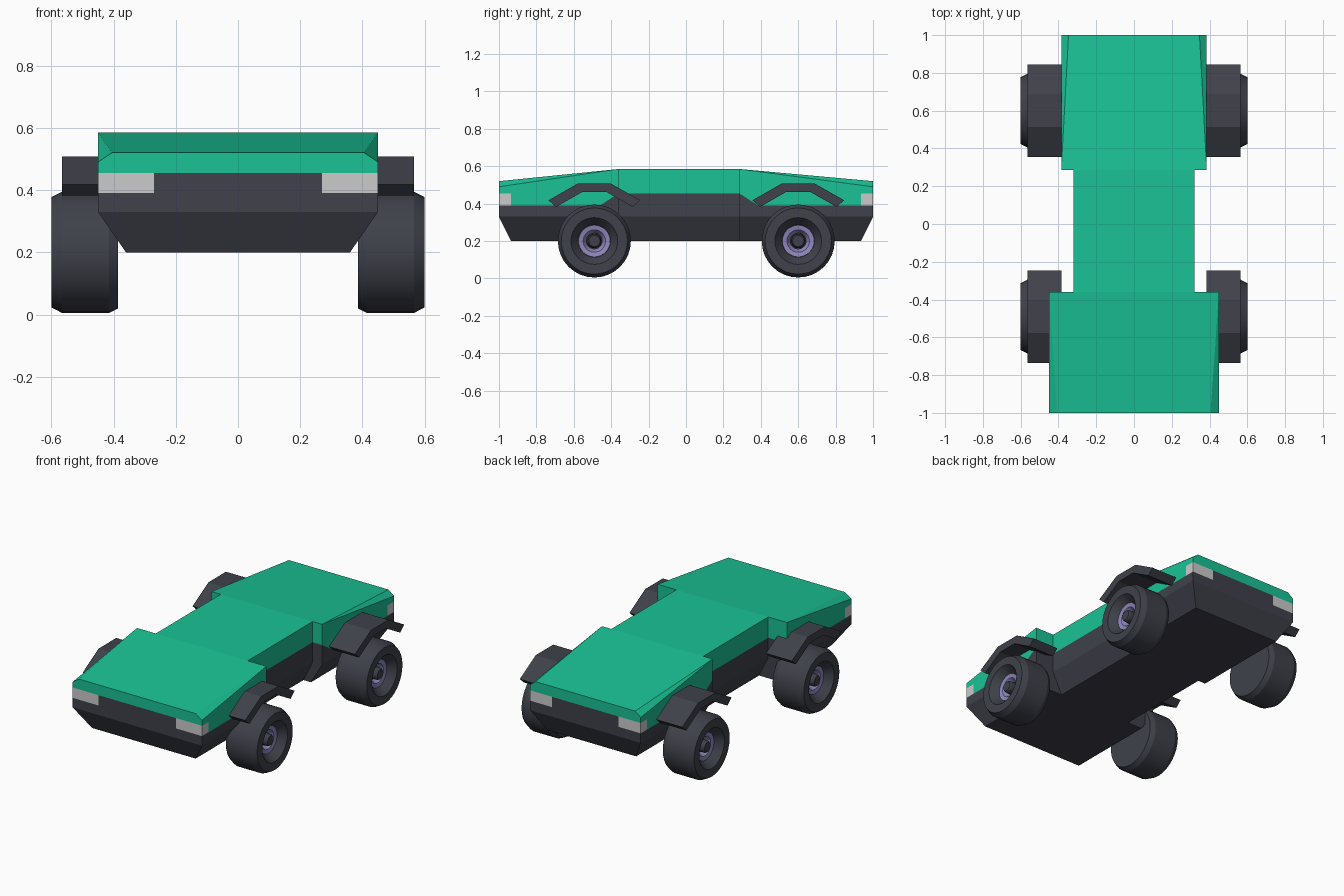
import bpy, bmesh, math
from mathutils import Vector

if "Cube" in bpy.data.objects:
    bpy.data.objects.remove(bpy.data.objects["Cube"])


def material(name, rgb):
    m = bpy.data.materials.new(name)
    m.diffuse_color = (*rgb, 1)
    m.use_nodes = True
    m.node_tree.nodes["Principled BSDF"].inputs["Base Color"].default_value = m.diffuse_color
    return m


GREEN = material("green_paint", (0.01, 0.54, 0.30))
DARK = material("dark_trim", (0.05, 0.053, 0.069))
PURPLE = material("rim_paint", (0.28, 0.24, 0.50))


def finish(name, bm, mat=None, smooth=False):
    bmesh.ops.recalc_face_normals(bm, faces=bm.faces[:])
    me = bpy.data.meshes.new(name)
    bm.to_mesh(me)
    bm.free()
    ob = bpy.data.objects.new(name, me)
    bpy.context.collection.objects.link(ob)
    if mat:
        me.materials.append(mat)
    if smooth:
        bpy.ops.object.select_all(action='DESELECT')
        ob.select_set(True)
        bpy.context.view_layer.objects.active = ob
        bpy.ops.object.shade_smooth_by_angle(angle=math.radians(25))
    return ob


def hull(name, points, mat=None):
    """Convex solid from points given on the +x side, mirrored to -x."""
    bm = bmesh.new()
    vs = [bm.verts.new((s * x, y, z)) for x, y, z in points for s in (-1, 1)]
    res = bmesh.ops.convex_hull(bm, input=vs)
    junk = [g for g in res["geom_interior"] + res["geom_unused"]
            if isinstance(g, bmesh.types.BMVert)]
    bmesh.ops.delete(bm, geom=list(set(junk)), context='VERTS')
    bmesh.ops.dissolve_limit(bm, angle_limit=0.01, verts=bm.verts[:], edges=bm.edges[:])
    return finish(name, bm, mat)


def prism(name, outline, x0, x1, mat=None):
    """Side outline (y, z) pushed from x0 to x1."""
    bm = bmesh.new()
    face = bm.faces.new([bm.verts.new((x0, y, z)) for y, z in outline])
    ext = bmesh.ops.extrude_face_region(bm, geom=[face], use_keep_orig=True)
    bmesh.ops.translate(bm, vec=(x1 - x0, 0, 0),
                        verts=[g for g in ext["geom"] if isinstance(g, bmesh.types.BMVert)])
    return finish(name, bm, mat)


def lathe(name, profile, side, y, mat, closed=False):
    """Profile of (x, radius) spun about a wheel axle."""
    bm = bmesh.new()
    vs = [bm.verts.new((side * x, y, 0.2 + r)) for x, r in profile]
    es = [bm.edges.new(p) for p in zip(vs, vs[1:])]
    if closed:
        es.append(bm.edges.new((vs[-1], vs[0])))
    bmesh.ops.spin(bm, geom=vs + es, cent=(0, y, 0.2), axis=(1, 0, 0),
                   angle=math.tau, steps=32, use_duplicate=False)
    bmesh.ops.remove_doubles(bm, verts=bm.verts[:], dist=1e-4)
    return finish(name, bm, mat, smooth=True)


# Middle body: dark chassis with a green deck
F, R, M = -0.36, 0.285, 0.32
hull("middle_chassis", [(x, y, z) for y in (F, R)
                        for x, z in ((0.8 * M, 0.2), (M, 0.33), (M, 0.455))], DARK)
hull("middle_deck", [(M, y, z) for y in (F, R) for z in (0.455, 0.585)], GREEN)

# Front and rear bodies, each tapering to its outer end
for end, w, yi, d in (("front", 0.45, F, -1), ("rear", 0.385, R, 1)):
    yo, ym, yd = d * 1.0, d * 0.935, yi + d * 0.1
    hull(end + "_chassis", [(0.8 * w, yi, 0.2), (0.8 * w, ym, 0.2), (w, yi, 0.33),
                            (w, yo, 0.33), (w, yi, 0.39), (w, yo, 0.39)], DARK)
    prism(end + "_arch_wedge", [(yi, 0.39), (yd, 0.39), (yi, 0.455)], -w, w, DARK)
    prism(end + "_flank", [(yd, 0.39), (ym, 0.39), (ym, 0.455), (yi, 0.455)], -w, w, GREEN)
    hull(end + "_deck", [(w, yi, 0.455), (w, yo, 0.455), (w, yo, 0.49),
                         (0.9 * w, yo, 0.52), (w, yi, 0.585)], GREEN)
    # Bumper centre and corner lights
    bar = [(ym, 0.39), (yo, 0.39), (yo, 0.455), (ym, 0.455)]
    prism(end + "_bumper", bar, -0.6 * w, 0.6 * w, DARK)
    for side, tag in ((-1, "left"), (1, "right")):
        prism(f"{end}_light_{tag}", bar, side * 0.6 * w, side * w)

# Wheels and angular fenders
TYRE = [(0.385, 0), (0.385, 0.18), (0.415, 0.195), (0.565, 0.195), (0.6, 0.177),
        (0.6, 0.125), (0.55, 0.086), (0.50, 0.086), (0.50, 0)]
RIM = [(0.50, 0.085), (0.555, 0.085), (0.55, 0.06), (0.52, 0.042), (0.50, 0.042)]
HUB = [(0.50, 0.038), (0.56, 0.036), (0.57, 0.03), (0.57, 0)]
ARCH = [(-0.245, 0.418), (-0.087, 0.508), (0.087, 0.508), (0.245, 0.418),
        (0.205, 0.382), (0.065, 0.462), (-0.065, 0.462), (-0.205, 0.382)]
for end, y in (("front", -0.49), ("rear", 0.60)):
    for side, tag in ((-1, "left"), (1, "right")):
        n = f"{end}_%s_{tag}"
        lathe(n % "tyre", TYRE, side, y, DARK)
        lathe(n % "rim", RIM, side, y, PURPLE, closed=True)
        lathe(n % "hub", HUB, side, y, DARK)
        prism(n % "fender", [(y + a, z) for a, z in ARCH],
              side * 0.385, side * 0.565, DARK)
